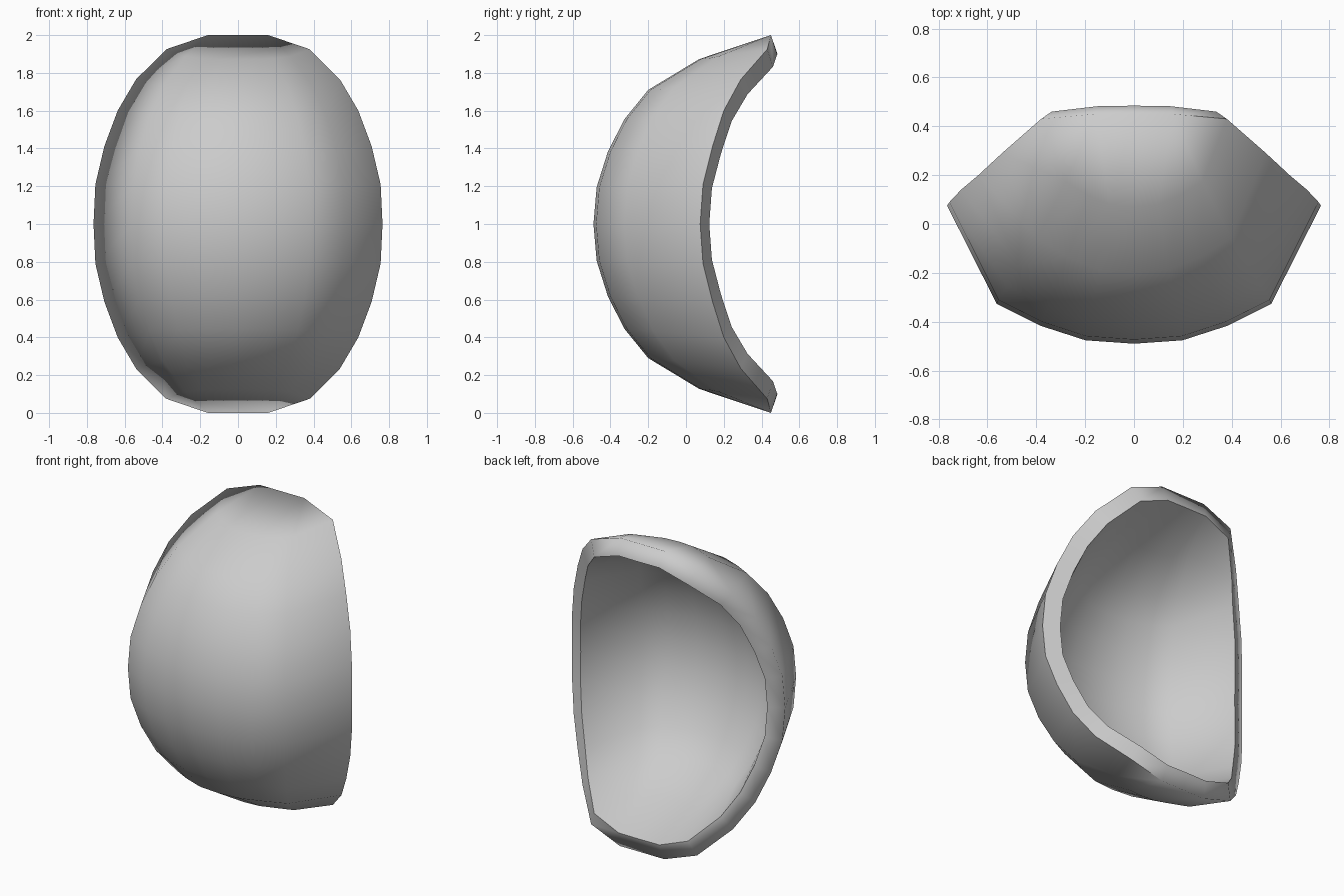
import bpy, bmesh

if "Cube" in bpy.data.objects:
    bpy.data.objects.remove(bpy.data.objects["Cube"])

# Rows from the middle to the top: (centre y, centre z, rim x, rim y, rim z), z relative to mid-height
ROWS = [(-.49, 0, .765, .075, 0), (-.473, .195, .755, .09, .21), (-.413, .385, .708, .14, .41),
        (-.325, .556, .637, .20, .60), (-.20, .71, .54, .29, .765), (.07, .873, .38, .43, .925),
        (.45, 1.0, .16, .45, 1.0)]
# Cross-section: (share of rim x, share of rim depth)
SECTION = [(0, 0), (.26, .025), (.50, .13), (.735, .29), (1, 1)]

rows = [(r, -1) for r in reversed(ROWS[1:])] + [(r, 1) for r in ROWS]
section = [(-f, g) for f, g in reversed(SECTION[1:])] + SECTION

# Outer curved sheet; the short top and bottom edges gather the columns at their ends
bm = bmesh.new()
grid = []
for (cy, cz, rx, ry, rz), s in rows:
    line = []
    for f, g in section:
        if cz == 1.0 and f:
            f = 1 if f > 0 else -1
        line.append(bm.verts.new((rx * f, cy + (ry - cy) * g, 1 + s * (cz + (rz - cz) * f ** 4))))
    grid.append(line)
for a, b in zip(grid, grid[1:]):
    for i in range(len(section) - 1):
        bm.faces.new((a[i], a[i + 1], b[i + 1], b[i]))
bmesh.ops.remove_doubles(bm, verts=bm.verts, dist=.001)
me = bpy.data.meshes.new("curved_shell")
bm.to_mesh(me)
bm.free()
shell = bpy.data.objects.new("curved_shell", me)
bpy.context.collection.objects.link(shell)
sheet_faces = len(me.polygons)

# Thickness, added inwards
mod = shell.modifiers.new("thickness", 'SOLIDIFY')
mod.thickness = .107
mod.offset = -1
bpy.context.view_layer.objects.active = shell
shell.select_set(True)
bpy.ops.object.modifier_apply(modifier=mod.name)

# Smooth shading: inner rim edge crisp, outer rim edge crisp on the right side only
me = shell.data
bm = bmesh.new()
bm.from_mesh(me)
for f in bm.faces:
    f.smooth = True


def layer(face):
    return min(face.index // sheet_faces, 2)


for e in bm.edges:
    kinds = sorted(layer(f) for f in e.link_faces)
    mid_x = (e.verts[0].co.x + e.verts[1].co.x) / 2
    if kinds == [1, 2] or (kinds == [0, 2] and mid_x > .2):
        e.smooth = False
bm.to_mesh(me)
bm.free()
